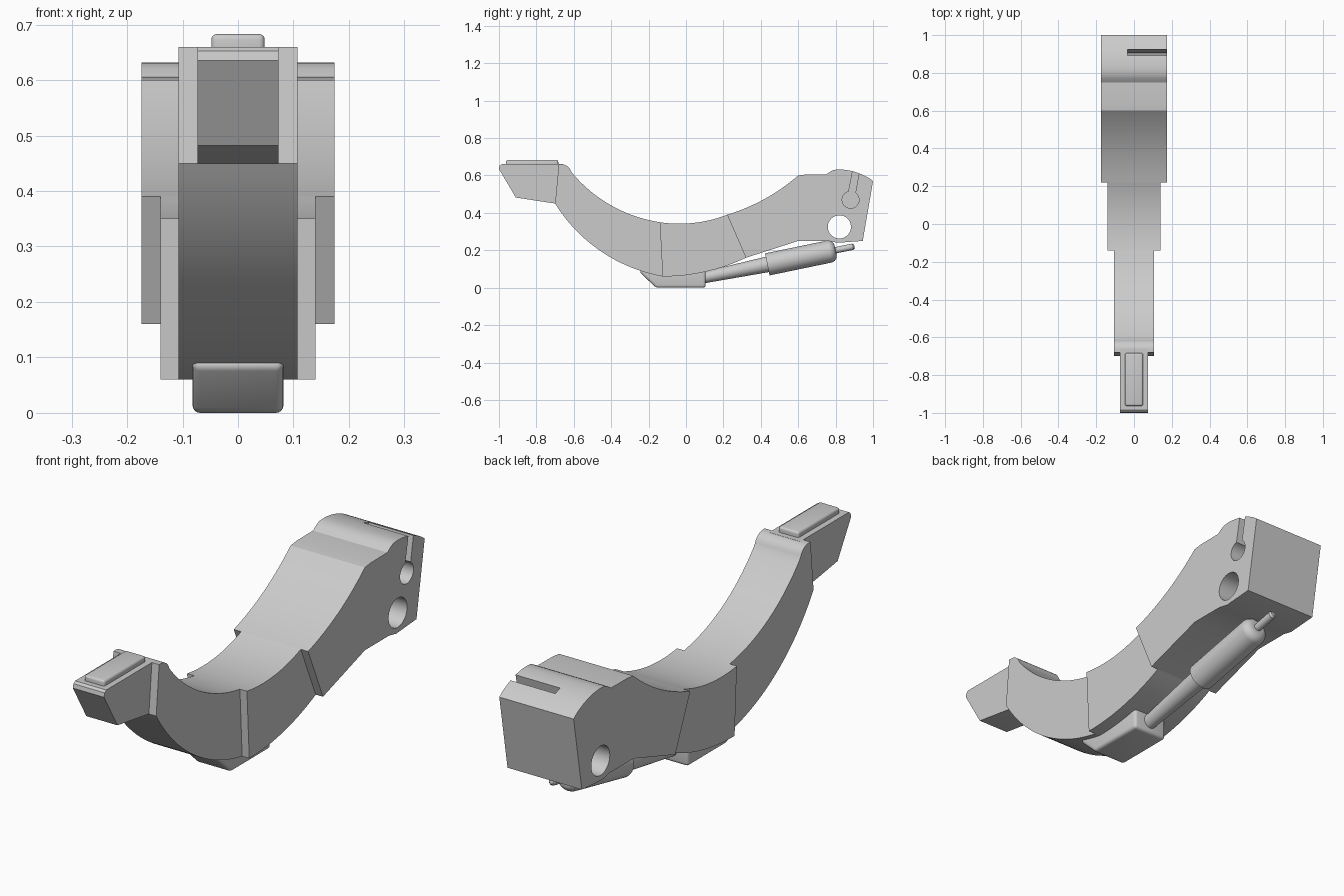
import bpy, bmesh, math
from mathutils import Vector, Matrix
from mathutils.geometry import intersect_line_line_2d

old = bpy.data.objects.get("Cube")
if old:
    bpy.data.objects.remove(old, do_unlink=True)

GREY = (0.6, 0.6, 0.6, 1.0)
grey = bpy.data.materials.new("plain grey")
grey.use_nodes = True
grey.diffuse_color = GREY
grey.node_tree.nodes["Principled BSDF"].inputs["Base Color"].default_value = GREY


def arc(a, b, c, steps=16):
    """Points of the circle arc from a through b to c."""
    a, b, c = Vector(a), Vector(b), Vector(c)
    ab, bc = b - a, c - b
    m, n = (a + b) / 2, (b + c) / 2
    u, v = Vector((-ab.y, ab.x)), Vector((-bc.y, bc.x))
    d = n - m
    centre = m + u * ((d.x * v.y - d.y * v.x) / (u.x * v.y - u.y * v.x))
    start = a - centre
    turn = start.angle_signed(b - centre) + (b - centre).angle_signed(c - centre)
    return [tuple(centre + Matrix.Rotation(-turn * i / steps, 2) @ start)
            for i in range(steps + 1)]


def circle(y, z, r, first=0, last=360, steps=40):
    angles = [math.radians(first + (last - first) * i / steps) for i in range(steps + 1)]
    if last - first == 360:
        angles.pop()
    return [(y + r * math.cos(a), z + r * math.sin(a)) for a in angles]


def finish(name, bm):
    bmesh.ops.recalc_face_normals(bm, faces=bm.faces)
    mesh = bpy.data.meshes.new(name)
    bm.to_mesh(mesh)
    bm.free()
    ob = bpy.data.objects.new(name, mesh)
    bpy.context.collection.objects.link(ob)
    mesh.materials.append(grey)
    return ob


def select(ob):
    bpy.ops.object.select_all(action='DESELECT')
    ob.select_set(True)
    bpy.context.view_layer.objects.active = ob


def smooth(ob, degrees=25):
    select(ob)
    bpy.ops.object.shade_smooth_by_angle(angle=math.radians(degrees))
    return ob


def extrude(name, profile, x0, x1):
    """Side profile in y, z extruded from x0 to x1."""
    bm = bmesh.new()
    face = bm.faces.new([bm.verts.new((x0, y, z)) for y, z in profile])
    out = bmesh.ops.extrude_face_region(bm, geom=[face])
    bmesh.ops.translate(bm, vec=(x1 - x0, 0, 0),
                        verts=[v for v in out["geom"] if isinstance(v, bmesh.types.BMVert)])
    return finish(name, bm)


def bevel(ob, width):
    mod = ob.modifiers.new("rounded edges", 'BEVEL')
    mod.width, mod.segments = width, 4
    select(ob)
    bpy.ops.object.modifier_apply(modifier=mod.name)


def cut(ob, cutter):
    cutter.hide_render = True
    mod = ob.modifiers.new("cut", 'BOOLEAN')
    mod.operation, mod.solver, mod.object = 'DIFFERENCE', 'EXACT', cutter
    select(ob)
    bpy.ops.object.modifier_apply(modifier=mod.name)
    bpy.data.objects.remove(cutter, do_unlink=True)


def lathe(name, profile, origin, direction, steps=40):
    """Revolve (distance, radius) pairs about an axis."""
    bm = bmesh.new()
    verts = [bm.verts.new((r, 0, t)) for t, r in profile]
    edges = [bm.edges.new(pair) for pair in zip(verts, verts[1:])]
    bmesh.ops.spin(bm, geom=verts + edges, cent=(0, 0, 0), axis=(0, 0, 1),
                   angle=math.tau, steps=steps)
    bmesh.ops.remove_doubles(bm, verts=bm.verts, dist=0.0001)
    turn = Vector((0, 0, 1)).rotation_difference(Vector(direction))
    bm.transform(Matrix.Translation(origin) @ turn.to_matrix().to_4x4())
    return finish(name, bm)


# Front arm segment, with rounded shoulder
front = (arc((-0.70, 0.45), (-0.47, 0.205), (-0.125, 0.06), 24)
         + arc((-0.14, 0.35), (-0.40, 0.44), (-0.61, 0.615), 24)
         + arc((-0.615, 0.625), (-0.635, 0.65), (-0.665, 0.66), 6) + [(-0.68, 0.66)])
smooth(extrude("front_arm", front, -0.107, 0.107))

# Middle arm segment
middle = (arc((-0.125, 0.06), (0.08, 0.08), (0.32, 0.16))
          + arc((0.22, 0.39), (0.0, 0.343), (-0.14, 0.35)))
smooth(extrude("middle_arm", middle, -0.14, 0.14))

# Rear block, with a through hole and a one-sided keyhole slot
rear = ([(0.32, 0.16), (0.6, 0.25), (0.76, 0.25), (0.81, 0.24), (0.945, 0.25), (1.0, 0.57)]
        + arc((0.98, 0.585), (0.90, 0.62), (0.82, 0.632), 8)
        + [(0.79, 0.63), (0.77, 0.62), (0.75, 0.606), (0.64, 0.605)]
        + arc((0.60, 0.60), (0.43, 0.48), (0.22, 0.39)))
block = extrude("rear_block", rear, -0.174, 0.174)
cut(block, extrude("hole_cutter", circle(0.82, 0.325, 0.062), -0.3, 0.3))
keyhole = [(0.935, 0.67), (0.9, 0.67)] + circle(0.88, 0.47, 0.045, 103, 415)
cut(block, extrude("keyhole_cutter", keyhole, -0.035, 0.3))
smooth(block)

# Front tongue and its raised pad
tongue = [(-0.66, 0.66), (-0.985, 0.66), (-0.996, 0.652), (-1.0, 0.635),
          (-0.91, 0.482), (-0.70, 0.45), (-0.66, 0.45)]
smooth(extrude("tongue", tongue, -0.073, 0.073))
pad = extrude("tongue_pad", [(-0.963, 0.64), (-0.683, 0.64), (-0.683, 0.683), (-0.963, 0.683)],
              -0.048, 0.048)
bevel(pad, 0.01)
smooth(pad, 40)

# Foot under the middle of the arm
foot = extrude("foot", [(-0.25, 0.085), (-0.16, 0.0), (0.105, 0.0), (0.105, 0.11), (-0.2, 0.14)],
               -0.082, 0.082)
bevel(foot, 0.014)
smooth(foot, 40)

# Strut: tapered shaft, thick sleeve with rounded end, and thin tip
sleeve_end = [(t, r) for t, r in circle(0.70, 0.025, 0.035, 90, 0, 8)]
shaft = ([(0, 0), (0, 0.03), (0.362, 0.042), (0.362, 0.06)] + sleeve_end
         + [(0.735, 0.017), (0.83, 0.017), (0.838, 0.01), (0.838, 0)])
smooth(lathe("strut", shaft, (0, 0.08, 0.051), (0, 0.98, 0.203)), 40)
